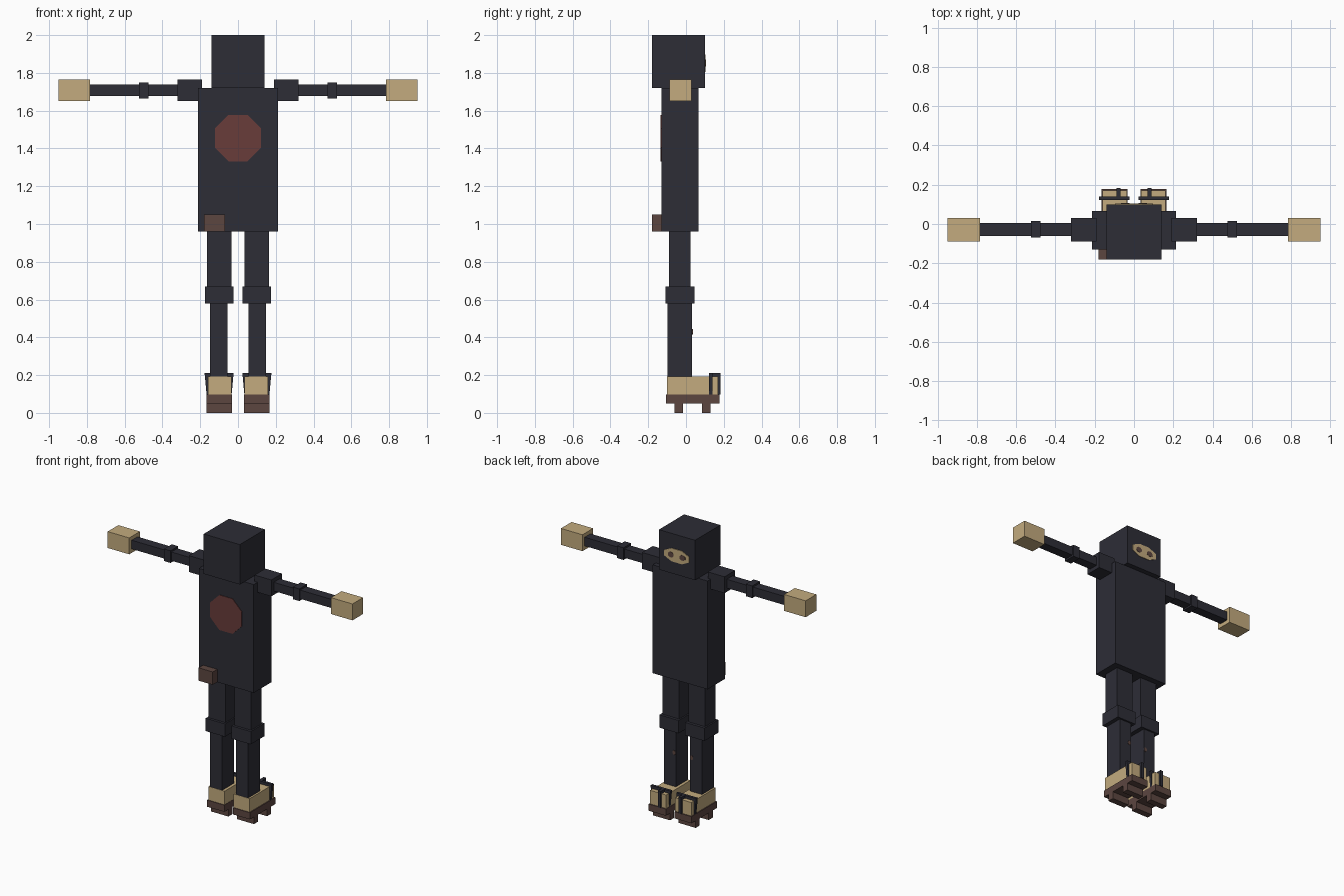
import bpy, bmesh, math
from mathutils import Matrix

cube = bpy.data.objects.get("Cube")
if cube:
    bpy.data.objects.remove(cube, do_unlink=True)


def material(name, rgb):
    lin = [((c / 255 + 0.055) / 1.055) ** 2.4 for c in rgb] + [1]
    m = bpy.data.materials.new(name)
    m.use_nodes = True
    m.diffuse_color = lin
    m.node_tree.nodes["Principled BSDF"].inputs["Base Color"].default_value = lin
    return m


CLOTH = material("dark cloth", (45, 45, 54))
SKIN = material("tan skin", (195, 171, 126))
WOOD = material("brown wood", (92, 70, 64))
RED = material("dull red", (104, 60, 58))


def finish(name, bm, mat):
    bmesh.ops.recalc_face_normals(bm, faces=bm.faces)
    mesh = bpy.data.meshes.new(name)
    bm.to_mesh(mesh)
    bm.free()
    mesh.materials.append(mat)
    obj = bpy.data.objects.new(name, mesh)
    bpy.context.collection.objects.link(obj)
    return obj


def box(name, mat, x, y, z, taper=1.0):
    """Box from (min, max) ranges; taper narrows the bottom in x."""
    bm = bmesh.new()
    bmesh.ops.create_cube(bm, size=1)
    for v in bm.verts:
        sx = taper if v.co.z < 0 else 1
        v.co = [(r[0] + r[1]) / 2 + c * s * (r[1] - r[0])
                for c, s, r in zip(v.co, (sx, 1, 1), (x, y, z))]
    return finish(name, bm, mat)


def plate(name, mat, centre, rx, rz, sides=8, thick=0.006):
    """Thin upright polygon facing along y."""
    bm = bmesh.new()
    bmesh.ops.create_cone(bm, cap_ends=True, segments=sides, radius1=1, radius2=1, depth=thick)
    turn = Matrix.Rotation(math.pi / sides, 4, 'Z')
    mat4 = (Matrix.Translation(centre) @ Matrix.Diagonal((rx, 1, rz, 1))
            @ Matrix.Rotation(math.pi / 2, 4, 'X') @ turn)
    bm.transform(mat4)
    # Line the polygon's flat sides up with the axes
    return finish(name, bm, mat)


# Head, torso, pouch
box("head", CLOTH, (-0.14, 0.14), (-0.18, 0.10), (1.72, 2.0))
box("torso", CLOTH, (-0.213, 0.213), (-0.13, 0.065), (0.96, 1.72))
box("pouch", WOOD, (-0.18, -0.07), (-0.18, -0.13), (0.96, 1.05))
plate("round_emblem", RED, (0, -0.131, 1.455), 0.133, 0.133)

# Face opening with eyes
plate("face_opening", SKIN, (0, 0.101, 1.852), 0.105, 0.05)
for side, s in (("left", 1), ("right", -1)):
    plate(side + "_eye", WOOD, (s * 0.045, 0.103, 1.852), 0.024, 0.02)

# Limbs: (part, colour, x, y, z, taper), mirrored across x
limbs = [
    ("shoulder", CLOTH, (0.19, 0.32), (-0.088, 0.03), (1.65, 1.765), 1),
    ("arm", CLOTH, (0.32, 0.785), (-0.06, 0.005), (1.677, 1.738), 1),
    ("elbow_band", CLOTH, (0.475, 0.525), (-0.07, 0.015), (1.665, 1.75), 1),
    ("hand", SKIN, (0.783, 0.95), (-0.088, 0.03), (1.65, 1.765), 1),
    ("thigh", CLOTH, (0.035, 0.165), (-0.09, 0.025), (0.665, 0.96), 1),
    ("knee_band", CLOTH, (0.025, 0.175), (-0.108, 0.045), (0.58, 0.67), 1),
    ("shin", CLOTH, (0.055, 0.147), (-0.098, 0.033), (0.185, 0.58), 1),
    ("foot", SKIN, (0.035, 0.16), (-0.10, 0.17), (0.097, 0.192), 1),
    ("sandal_sole", WOOD, (0.033, 0.166), (-0.105, 0.177), (0.05, 0.097), 1),
    ("heel_tooth", WOOD, (0.033, 0.166), (-0.06, -0.015), (0, 0.05), 1),
    ("toe_tooth", WOOD, (0.033, 0.166), (0.085, 0.13), (0, 0.05), 1),
    ("cross_strap", CLOTH, (0.023, 0.177), (0.122, 0.14), (0.097, 0.212), 0.86),
    ("toe_strap_top", CLOTH, (0.07, 0.09), (0.135, 0.183), (0.192, 0.212), 1),
    ("toe_strap_front", CLOTH, (0.07, 0.09), (0.168, 0.183), (0.097, 0.195), 1),
]
for side, s in (("left", 1), ("right", -1)):
    for part, mat, x, y, z, taper in limbs:
        xs = tuple(sorted(s * v for v in x))
        box(side + "_" + part, mat, xs, y, z, taper)
    # Small stud on the inner edge of the calf
    plate(side + "_calf_stud", WOOD, (s * 0.068, 0.033, 0.43), 0.012, 0.016)
